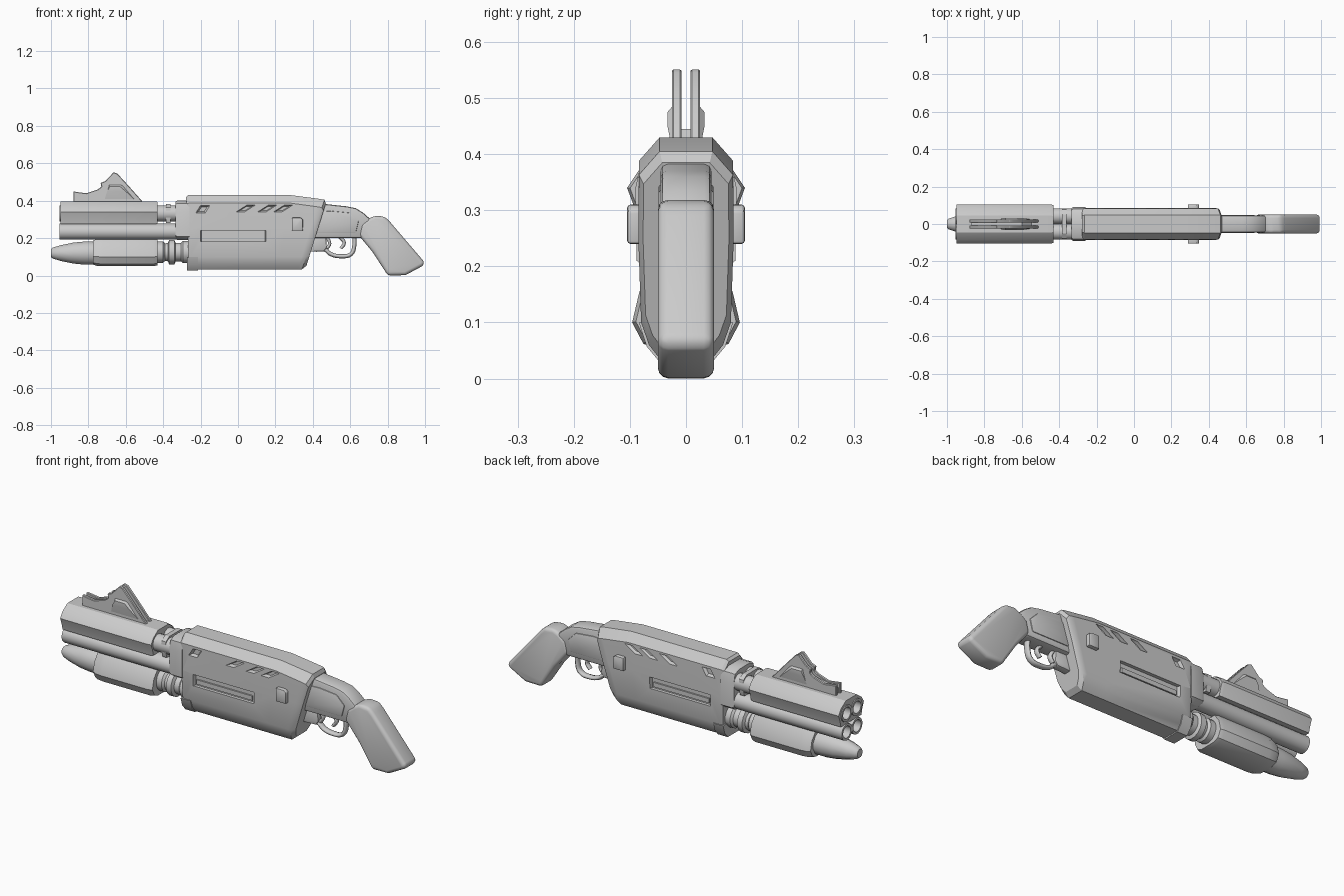
import bpy, bmesh
from math import cos, sin, pi, radians
from mathutils import Vector, Matrix

if "Cube" in bpy.data.objects:
    bpy.data.objects.remove(bpy.data.objects["Cube"])


def finish(name, bm, bevel=0.0, segs=2, angle=32):
    bmesh.ops.recalc_face_normals(bm, faces=bm.faces[:])
    me = bpy.data.meshes.new(name)
    bm.to_mesh(me)
    bm.free()
    ob = bpy.data.objects.new(name, me)
    bpy.context.collection.objects.link(ob)
    bpy.ops.object.select_all(action='DESELECT')
    ob.select_set(True)
    bpy.context.view_layer.objects.active = ob
    if bevel:
        m = ob.modifiers.new("bevel", 'BEVEL')
        m.width, m.segments, m.limit_method = bevel, segs, 'ANGLE'
        bpy.ops.object.modifier_apply(modifier="bevel")
    bpy.ops.object.shade_smooth_by_angle(angle=radians(angle))
    return ob


def add_loft(bm, rings):
    vs = [[bm.verts.new(p) for p in r] for r in rings]
    n = len(vs[0])
    for a, b in zip(vs, vs[1:]):
        for i in range(n):
            bm.faces.new((a[i], a[(i + 1) % n], b[(i + 1) % n], b[i]))
    bm.faces.new(vs[0])
    bm.faces.new(vs[-1][::-1])


def loft(name, rings, **kw):
    bm = bmesh.new()
    add_loft(bm, rings)
    return finish(name, bm, **kw)


def lathe_rings(prof, y, z, n=16):
    return [[(x, y + r * cos(2 * pi * (i + .5) / n), z + r * sin(2 * pi * (i + .5) / n))
             for i in range(n)] for x, r in prof]


def section(x, half, s=1.0, cz=0.0):
    """Mirrored cross-section; half lists (y, z) from top to bottom."""
    ring = half + [(-y, z) for y, z in reversed(half)]
    return [(x, y * s, cz + (z - cz) * s) for y, z in ring]


def prism(name, pts, y0, y1, **kw):
    return loft(name, [[(x, y0, z) for x, z in pts], [(x, y1, z) for x, z in pts]], **kw)


def cut(ob, bm):
    c = finish("cutter", bm)
    c.hide_render = True
    m = ob.modifiers.new("cut", 'BOOLEAN')
    m.object, m.operation, m.solver = c, 'DIFFERENCE', 'EXACT'
    bpy.ops.object.select_all(action='DESELECT')
    ob.select_set(True)
    bpy.context.view_layer.objects.active = ob
    bpy.ops.object.modifier_apply(modifier="cut")
    bpy.data.objects.remove(c)
    bpy.ops.object.shade_smooth_by_angle(angle=radians(32))


# Four barrels with open bores
for z, row in ((0.332, "upper"), (0.235, "lower")):
    for y in (-0.042, 0.042):
        loft(row + "_barrel", lathe_rings(
            [(-0.78, .031), (-0.955, .031), (-0.955, .043), (-0.26, .043)], y, z))

# Faceted shroud over the upper barrels
half = [(.045, .397), (.085, .37), (.105, .34), (.092, .305), (.085, .275)]
shroud = loft("barrel_shroud", [section(-.95, half, .99, .33), section(-.93, half),
                                section(-.445, half), section(-.43, half, .95, .33)])
bm = bmesh.new()
for y in (-0.042, 0.042):
    add_loft(bm, lathe_rings([(-1.0, .038), (-.79, .038)], y, .332))
cut(shroud, bm)

# Collar joining barrels to the body
half = [(.045, .40), (.08, .385), (.09, .34), (.088, .21), (.06, .19)]
loft("barrel_collar", [section(-.335, half, .95, .3), section(-.325, half), section(-.26, half)])
half = [(.05, .383), (.078, .365), (.084, .33), (.07, .28)]
loft("barrel_band", [section(-.385, half), section(-.36, half)])

# Pointed lower tube, faceted foregrip and ringed neck
loft("lower_tube_tip", lathe_rings([(-1, .022), (-.99, .03), (-.95, .043), (-.88, .058),
                                    (-.82, .064), (-.75, .064)], 0, .12, 12))
half = [(.05, .197), (.083, .155), (.096, .1), (.076, .062), (.045, .05)]
loft("foregrip", [section(-.775, half, .88, .12), section(-.755, half, .97, .12), section(-.72, half),
                  section(-.45, half), section(-.43, half, .93, .12)])
loft("foregrip_neck", lathe_rings([(-.45, .058), (-.40, .058), (-.39, .048), (-.375, .05),
                                   (-.368, .066), (-.34, .066), (-.333, .05), (-.305, .05),
                                   (-.295, .06), (-.25, .06)], 0, .125))

# Forked sight: two stepped plates, a low floor and side ribs
prof = [(-.88, .38), (-.88, .45), (-.85, .445), (-.81, .44), (-.75, .46), (-.73, .475), (-.735, .495),
        (-.71, .505), (-.665, .552), (-.645, .545), (-.59, .485), (-.51, .395), (-.51, .38)]
for s, side in ((-1, "front"), (1, "back")):
    prism(side + "_sight_plate", prof, s * .008, s * .025, bevel=.003, segs=1)
    o, i = s * .033, s * .02
    loft(side + "_sight_rib", [
        [(-.72, i, .385), (-.69, i, .49), (-.62, i, .49), (-.53, i, .385)],
        [(-.70, o, .45), (-.685, o, .475), (-.63, o, .475), (-.60, o, .45)]])
prism("sight_floor", [(-.87, .38), (-.87, .425), (-.75, .445), (-.6, .445), (-.53, .38)], -.01, .01)


# Main body: chamfered housing with a slanted rear
def body_ring(xt, xb, zt, s=1.0):
    half = [(.047, zt), (.084, zt - .042), (.085, .25), (.08, .1), (.066, .06), (.045, .033)]
    ring = section(0, half, s, .23)
    return [(xb + (xt - xb) * (z - .033) / (zt - .033), y, z) for _, y, z in ring]


body = loft("body", [body_ring(-.278, -.262, .43, .95), body_ring(-.265, -.25, .43),
                     body_ring(.28, .22, .43), body_ring(.435, .32, .41),
                     body_ring(.462, .342, .405), body_ring(.475, .36, .402, .9)])
bm = bmesh.new()
for s in (-1, 1):
    def box(x0, x1, z0, z1, slant, d):
        q = [(x0, z0), (x1, z0), (x1 + slant, z1), (x0 + slant, z1)]
        cx, cz = (x0 + x1 + slant) / 2, (z0 + z1) / 2
        k = .6 if slant else .97
        add_loft(bm, [[(x, s * .12, z) for x, z in q], [(x, s * .083, z) for x, z in q],
                      [(cx + (x - cx) * k, s * d, cz + (z - cz) * k) for x, z in q]])
    box(-.2, .15, .182, .242, 0, .068)
    box(-.225, -.175, .335, .375, .025, .07)
    for x in (-.01, .105, .19):
        box(x, x + .045, .34, .378, .06, .07)
cut(body, bm)

# Slot insert, side knobs and lower front lip
for s, side in ((-1, "front"), (1, "back")):
    prism(side + "_slot_insert", [(-.185, .192), (.135, .192), (.135, .215), (-.185, .215)],
          s * .06, s * .076)
    prism(side + "_knob", [(.288, .24), (.348, .24), (.348, .3), (.335, .31), (.288, .31)],
          s * .07, s * .105, bevel=.006)
half = [(.084, .1), (.07, .057), (.045, .027)]
loft("lower_lip", [section(-.272, half), section(-.215, half)])

# Rear receiver with raised side panel
prism("receiver", [(.36, .385), (.47, .382), (.58, .37), (.63, .36), (.67, .335), (.71, .30),
                   (.70, .24), (.66, .2), (.39, .2), (.34, .22)], -.045, .045, bevel=.012)
prism("receiver_panel", [(.4, .34), (.5, .345), (.6, .335), (.645, .29), (.63, .23), (.4, .23)],
      -.049, .049, bevel=.004)
prism("receiver_floor", [(.33, .21), (.33, .125), (.46, .13), (.475, .15), (.47, .21)],
      -.02, .02, bevel=.006)

# Angled grip stock
prism("grip_stock", [(.645, .215), (.66, .275), (.70, .305), (.73, .32), (.785, .315), (.81, .29),
                     (1, .068), (.985, .05), (.895, .002), (.80, 0), (.785, .025), (.72, .125)],
      -.05, .05, bevel=.018, segs=3)


# Trigger guard and twin triggers as swept tubes
def tube(name, pts, r):
    cu = bpy.data.curves.new(name, 'CURVE')
    cu.dimensions, cu.bevel_depth, cu.bevel_resolution = '3D', r, 2
    cu.resolution_u, cu.use_fill_caps = 4, True
    sp = cu.splines.new('BEZIER')
    sp.bezier_points.add(len(pts) - 1)
    for b, (x, z) in zip(sp.bezier_points, pts):
        b.co = (x, 0, z)
        b.handle_left_type = b.handle_right_type = 'AUTO'
    ob = bpy.data.objects.new(name, cu)
    bpy.context.collection.objects.link(ob)
    ob.scale.y = 1.5


tube("trigger_guard", [(.42, .138), (.465, .138), (.495, .115), (.55, .103), (.605, .115),
                       (.622, .16), (.622, .21)], .011)
tube("front_trigger", [(.475, .205), (.49, .17), (.475, .145)], .009)
tube("rear_trigger", [(.545, .205), (.568, .175), (.55, .145)], .009)
